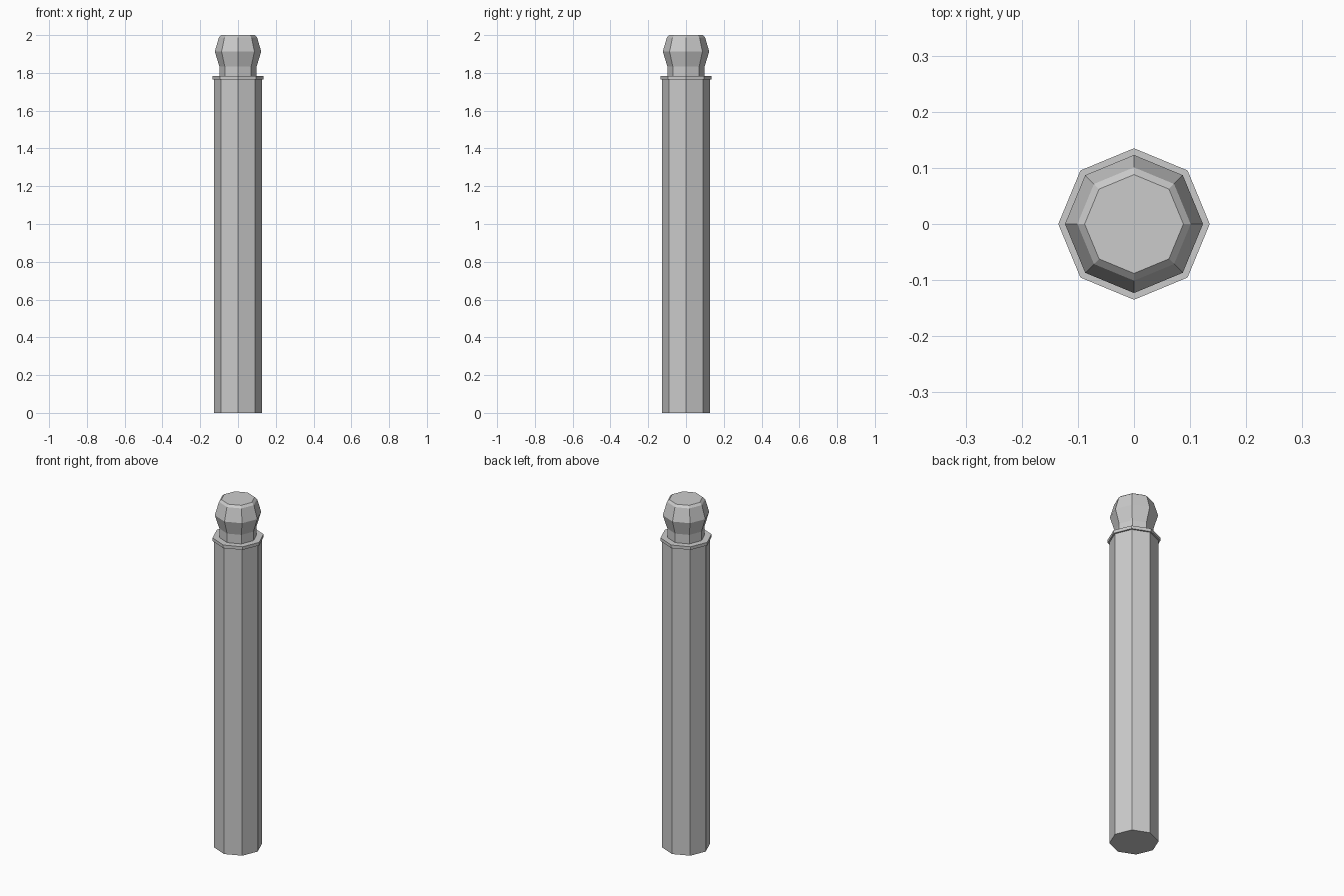
import bpy, bmesh
from math import cos, sin, pi

if "Cube" in bpy.data.objects:
    bpy.data.objects.remove(bpy.data.objects["Cube"])

SIDES = 8


def lathe(name, profile, cap_bottom=False, cap_top=False):
    """Revolve (radius, z) points into a flat-faced octagonal part."""
    bm = bmesh.new()
    rings = [[bm.verts.new((r * cos(2 * pi * i / SIDES), r * sin(2 * pi * i / SIDES), z))
              for i in range(SIDES)] for r, z in profile]
    for a, b in zip(rings, rings[1:]):
        for i in range(SIDES):
            j = (i + 1) % SIDES
            bm.faces.new((a[i], a[j], b[j], b[i]))
    if cap_bottom:
        bm.faces.new(rings[0][::-1])
    if cap_top:
        bm.faces.new(rings[-1])
    mesh = bpy.data.meshes.new(name)
    bm.to_mesh(mesh)
    bm.free()
    obj = bpy.data.objects.new(name, mesh)
    bpy.context.collection.objects.link(obj)
    return obj


# Long octagonal post
lathe("post_shaft", [(0.126, 0), (0.126, 1.765)], cap_bottom=True)

# Thin collar overhanging the shaft
lathe("collar", [(0.126, 1.765), (0.135, 1.765), (0.135, 1.783), (0.099, 1.783)])

# Neck flaring into the rounded knob
lathe("knob", [(0.099, 1.783), (0.099, 1.835), (0.123, 1.913),
               (0.101, 1.988), (0.088, 2.0)], cap_top=True)
